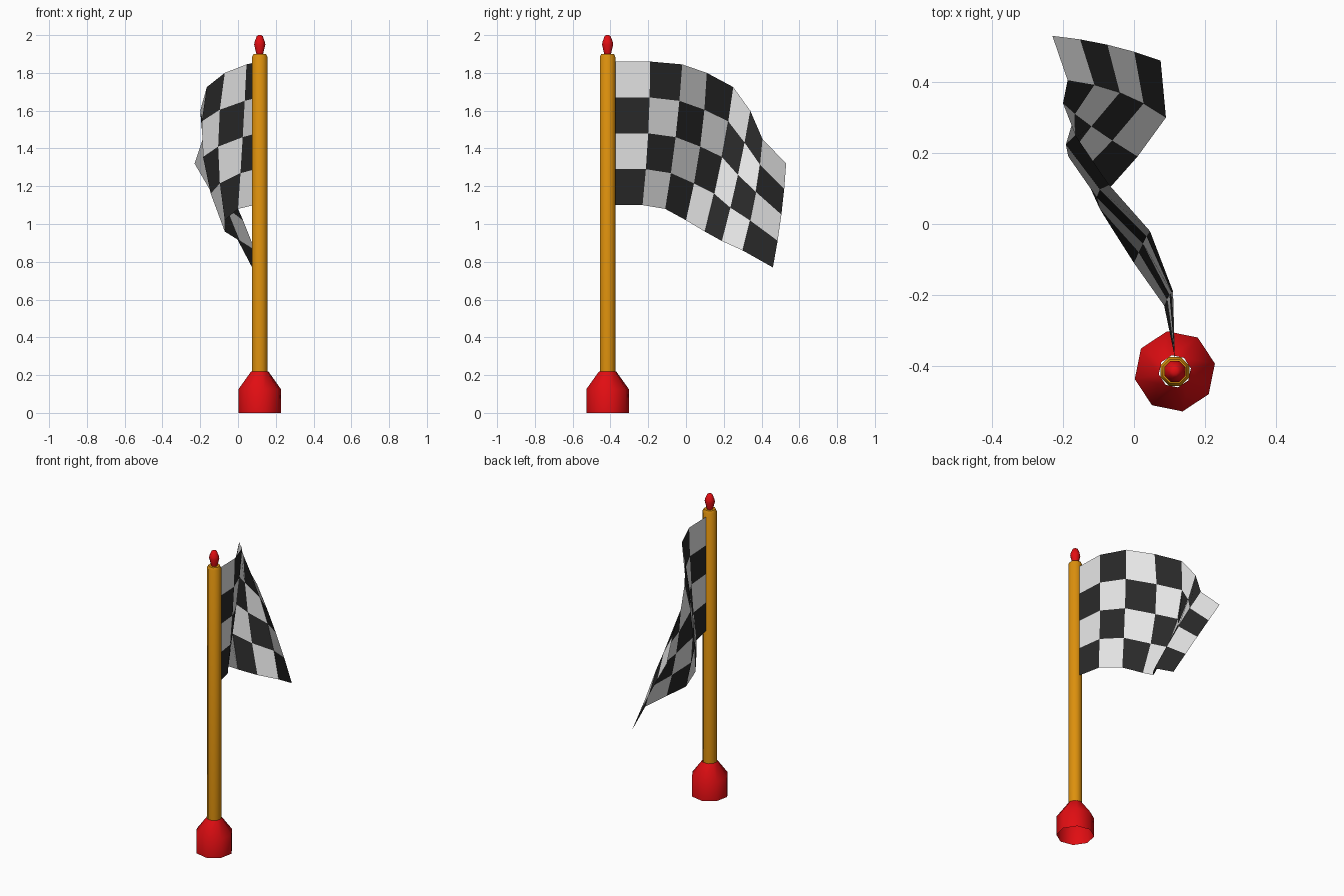
import bpy, bmesh, math
from mathutils import Vector

if "Cube" in bpy.data.objects:
    bpy.data.objects.remove(bpy.data.objects["Cube"])


def material(name, rgb):
    m = bpy.data.materials.new(name)
    m.diffuse_color = (*rgb, 1)
    m.use_nodes = True
    m.node_tree.nodes["Principled BSDF"].inputs["Base Color"].default_value = m.diffuse_color
    return m


RED = material("red", (0.75, 0.004, 0.006))
ORANGE = material("orange", (0.72, 0.28, 0.004))
WHITE = material("white", (0.78, 0.78, 0.78))
BLACK = material("black", (0.022, 0.022, 0.022))
AXIS = Vector((0.115, -0.415, 0))


def finish(name, bm, mats, smooth_angle=None):
    me = bpy.data.meshes.new(name)
    bm.to_mesh(me)
    bm.free()
    ob = bpy.data.objects.new(name, me)
    bpy.context.collection.objects.link(ob)
    for m in mats:
        me.materials.append(m)
    if smooth_angle:
        bpy.ops.object.select_all(action='DESELECT')
        ob.select_set(True)
        bpy.context.view_layer.objects.active = ob
        bpy.ops.object.shade_smooth_by_angle(angle=math.radians(smooth_angle))
    return ob


def turned(name, profile, mat, turn, cap=False, sides=8):
    """Eight-sided lathe of (radius, z) pairs around the pole axis."""
    bm = bmesh.new()
    rings = []
    for r, z in profile:
        ring = []
        for i in range(sides):
            a = math.radians(turn) + math.tau * i / sides
            ring.append(bm.verts.new(AXIS + Vector((r * math.cos(a), r * math.sin(a), z))))
        rings.append(ring)
    for lo, hi in zip(rings, rings[1:]):
        for i in range(sides):
            j = (i + 1) % sides
            bm.faces.new((lo[i], lo[j], hi[j], hi[i]))
    if cap:
        bm.faces.new(rings[-1])
    return finish(name, bm, [mat], 50)


# hollow base, open underneath
turned("base", [(0.115, 0), (0.115, 0.125), (0.046, 0.22)], RED, 11)
# pole with a bevelled top
turned("pole", [(0.044, 0.205), (0.044, 1.885), (0.036, 1.9)], ORANGE, 22.5, cap=True)
# finial
turned("finial", [(0.018, 1.895), (0.032, 1.95), (0.029, 1.965), (0.017, 1.995), (0.008, 2.0)],
       RED, 22.5, cap=True)

# flag: each column line is a curve through a top, middle and bottom point
lines = [
    ((0.115, -0.375, 1.86), (0.115, -0.375, 1.48), (0.115, -0.375, 1.10)),
    ((0.11, -0.19, 1.86), (0.10, -0.20, 1.48), (0.085, -0.23, 1.10)),
    ((0.045, -0.02, 1.845), (0.025, -0.055, 1.46), (0.0, -0.11, 1.08)),
    ((-0.07, 0.11, 1.80), (-0.105, 0.075, 1.41), (-0.07, 0.0, 1.02)),
    ((-0.165, 0.25, 1.725), (-0.185, 0.19, 1.355), (-0.07, 0.10, 0.96)),
    ((-0.20, 0.34, 1.60), (-0.12, 0.275, 1.26), (0.01, 0.19, 0.91)),
    ((-0.187, 0.405, 1.45), (-0.04, 0.37, 1.17), (0.09, 0.30, 0.86)),
    ((-0.23, 0.53, 1.32), (-0.075, 0.505, 1.05), (0.075, 0.46, 0.77)),
]
ROWS = 4
bm = bmesh.new()
cols = []
for top, mid, bot in lines:
    a, b, c = Vector(top), Vector(mid), Vector(bot)
    col = []
    for k in range(ROWS + 1):
        t = k / ROWS
        p = a * (1 - t) * (1 - 2 * t) + b * 4 * t * (1 - t) + c * t * (2 * t - 1)
        col.append(bm.verts.new(p))
    cols.append(col)
# checkerboard colours by row and column
for i in range(len(cols) - 1):
    for k in range(ROWS):
        f = bm.faces.new((cols[i][k], cols[i][k + 1], cols[i + 1][k + 1], cols[i + 1][k]))
        f.material_index = (i + k) % 2
finish("flag", bm, [WHITE, BLACK])
